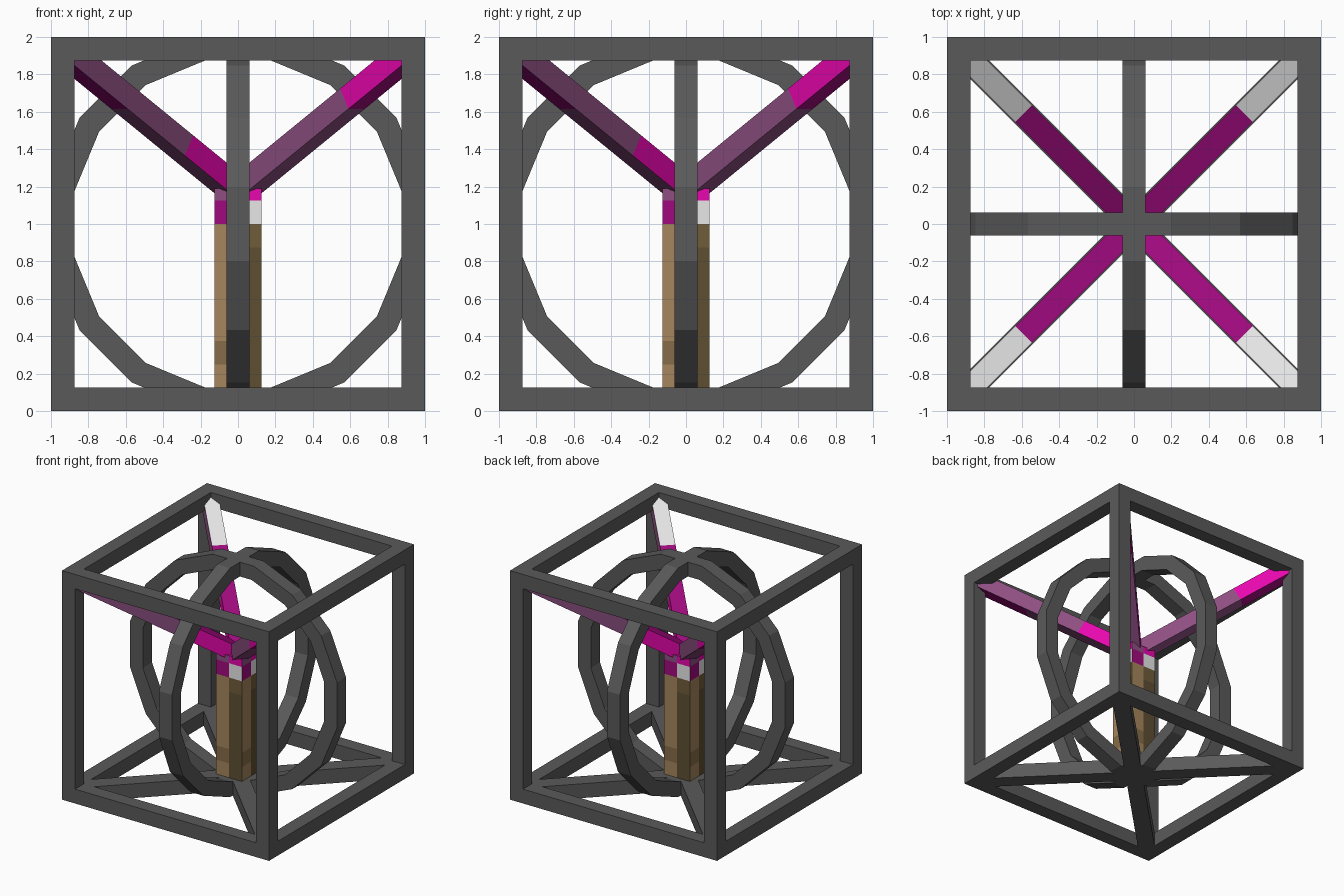
import bpy, bmesh, math
from mathutils import Matrix, Vector

if "Cube" in bpy.data.objects:
    bpy.data.objects.remove(bpy.data.objects["Cube"])


def srgb(v):
    v /= 255
    return v / 12.92 if v <= 0.04045 else ((v + 0.055) / 1.055) ** 2.4


COLOURS = {
    "charcoal": (90, 90, 90), "white": (240, 240, 240),
    "bright_pink": (250, 8, 188), "magenta": (160, 10, 126),
    "dull_purple": (142, 79, 130), "light_wood": (166, 134, 92),
    "medium_wood": (134, 108, 72), "brown_wood": (112, 92, 58),
    "dark_wood": (94, 78, 50),
}
MATS = {}
for name, rgb in COLOURS.items():
    m = bpy.data.materials.new(name)
    m.diffuse_color = (*[srgb(c) for c in rgb], 1)
    m.use_nodes = True
    m.node_tree.nodes["Principled BSDF"].inputs["Base Color"].default_value = m.diffuse_color
    MATS[name] = m
NAMES = list(COLOURS)


def finish(bm, name, rule=None, matrix=None):
    """Turn a bmesh into an object; rule(centre, normal) gives each face's colour."""
    bm.normal_update()
    used = []
    for f in bm.faces:
        colour = rule(f.calc_center_median(), f.normal) if rule else "charcoal"
        if colour not in used:
            used.append(colour)
        f.material_index = used.index(colour)
    if matrix:
        bm.transform(matrix)
    mesh = bpy.data.meshes.new(name)
    bm.to_mesh(mesh)
    bm.free()
    for c in used:
        mesh.materials.append(MATS[c])
    obj = bpy.data.objects.new(name, mesh)
    bpy.context.collection.objects.link(obj)
    return obj


def box(lo, hi, cuts=()):
    """Box between two corners, sliced at (axis, position) pairs."""
    bm = bmesh.new()
    bmesh.ops.create_cube(bm, size=1)
    for v in bm.verts:
        v.co = Vector([lo[i] if v.co[i] < 0 else hi[i] for i in range(3)])
    for axis, pos in cuts:
        n = Vector((0, 0, 0))
        n[axis] = 1
        bmesh.ops.bisect_plane(bm, geom=bm.verts[:] + bm.edges[:] + bm.faces[:],
                               plane_co=n * pos, plane_no=n)
    return bm


# Cube frame: twelve square bars
T = 0.125
for a in (-1, 1):
    y0, y1 = sorted((a, a * (1 - T)))
    for level, (z0, z1) in (("bottom", (0, T)), ("top", (2 - T, 2))):
        finish(box((-1, y0, z0), (1, y1, z1)), f"frame_{level}_bar_x")
        finish(box((y0, T - 1, z0), (y1, 1 - T, z1)), f"frame_{level}_bar_y")
    for b in (-1, 1):
        x0, x1 = sorted((b, b * (1 - T)))
        finish(box((x0, y0, T), (x1, y1, 2 - T)), "frame_upright")

# Diagonal floor beams
for i in range(2):
    finish(box((-1.3, -0.07, 0), (1.3, 0.07, T)), "floor_beam",
           matrix=Matrix.Rotation(math.pi / 4 + i * math.pi / 2, 4, "Z"))


# Two crossed sixteen-sided rings
def ring(name, turn):
    bm = bmesh.new()
    n = 16
    k = 1 / math.cos(math.pi / n)
    loops = []
    for i in range(n):
        a = (i + 0.5) * 2 * math.pi / n
        loops.append([bm.verts.new((r * k * math.cos(a), y, 1 + r * k * math.sin(a)))
                      for r, y in ((1, -T / 2), (1, T / 2), (1 - T, T / 2), (1 - T, -T / 2))])
    for i in range(n):
        p, q = loops[i], loops[(i + 1) % n]
        for j in range(4):
            bm.faces.new((p[j], p[(j + 1) % 4], q[(j + 1) % 4], q[j]))
    bmesh.ops.recalc_face_normals(bm, faces=bm.faces[:])
    finish(bm, name, matrix=Matrix.Rotation(turn, 4, "Z"))


ring("ring_x", 0)
ring("ring_y", math.pi / 2)


# Central post: each side has a left and a right column of colour blocks
def post_colour(c, n):
    if abs(n.z) > 0.5:
        return "magenta" if c.x * c.y < 0 or n.z < 0 else "bright_pink"
    right = c.x * -n.y + c.y * n.x > 0
    if c.z > 1.125:
        return "bright_pink" if right else "dull_purple"
    if c.z > 1:
        return "white" if right else "magenta"
    if right:
        return "brown_wood" if c.z > 0.875 else "dark_wood"
    return "medium_wood" if 0.25 < c.z < 0.375 else "light_wood"


finish(box((-T, -T, 0.002), (T, T, 1.19),
           [(0, 0), (1, 0)] + [(2, z) for z in (0.25, 0.375, 0.875, 1, 1.125)]),
       "central_post", post_colour)


# Four arms rising from the post to the upper corners
def arm_colour(c, n):
    outer = c.x > 1
    if n.z > 0.5:
        return "white" if outer else "magenta"
    if n.y > 0.5:
        return "bright_pink" if c.x < 0.5 else "dull_purple"
    if n.y < -0.5:
        return "bright_pink" if outer else "dull_purple"
    return "magenta" if outer else "dull_purple"


for i in range(4):
    place = (Matrix.Translation((0, 0, 1.17))
             @ Matrix.Rotation(math.pi / 4 + i * math.pi / 2, 4, "Z")
             @ Matrix.Rotation(-math.pi / 6, 4, "Y"))
    finish(box((0, -T / 2, -T / 2), (1.5, T / 2, T / 2), [(0, 0.5), (0, 1.0)]),
           "corner_arm", arm_colour, place)
